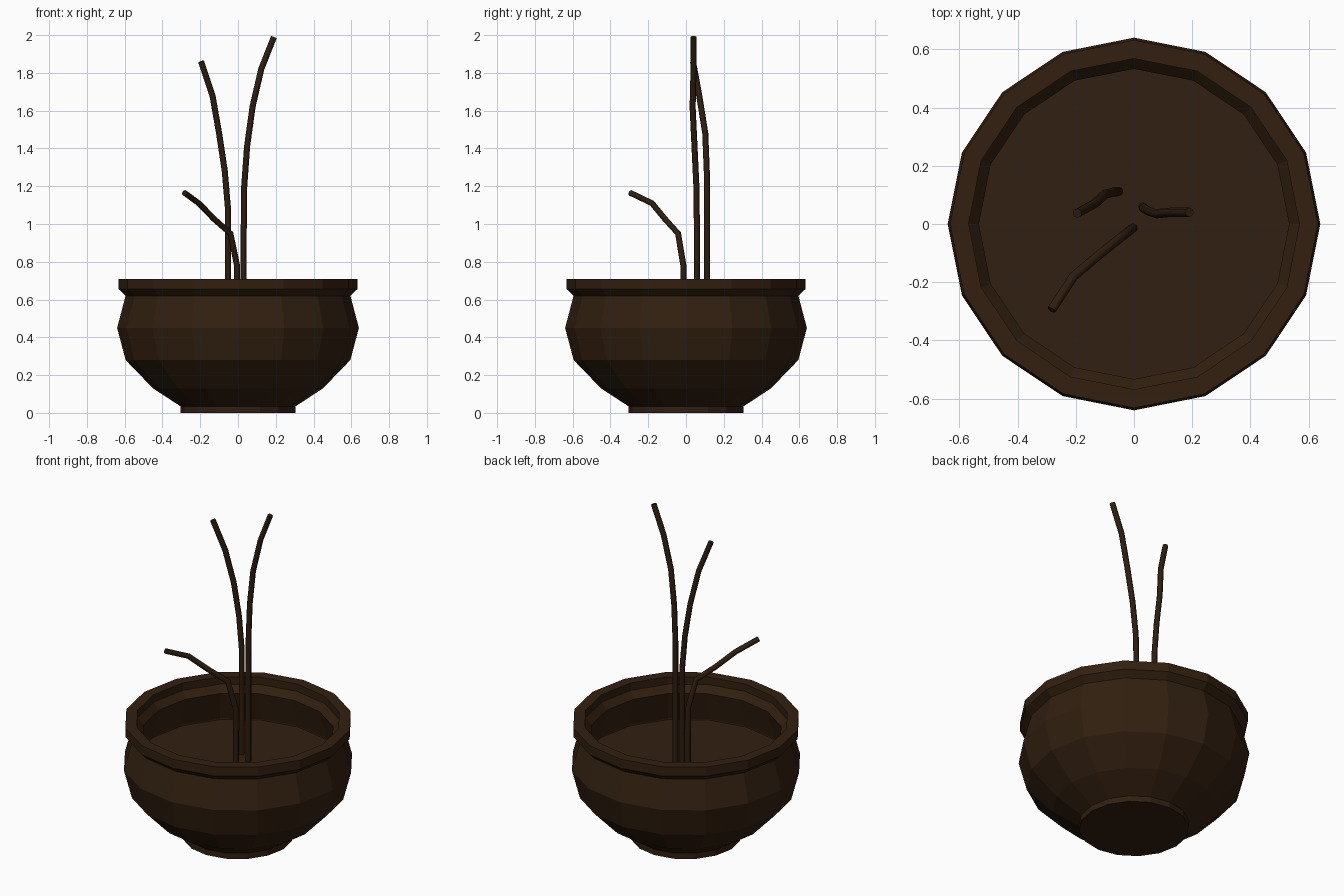
import bpy, bmesh, math

if "Cube" in bpy.data.objects:
    bpy.data.objects.remove(bpy.data.objects["Cube"])

SIDES = 16


def material(name, color):
    m = bpy.data.materials.new(name)
    m.diffuse_color = color
    m.use_nodes = True
    m.node_tree.nodes["Principled BSDF"].inputs["Base Color"].default_value = m.diffuse_color
    return m


clay = material("dark_clay", (0.032, 0.014, 0.005, 1))
soil_mat = material("soil", (0.032, 0.014, 0.006, 1))
bark = material("bark", (0.026, 0.012, 0.005, 1))


def lathe(name, profile, mat):
    """Revolve an (r, z) profile round z; r = 0 closes with a flat fan."""
    bm = bmesh.new()
    rings = []
    for r, z in profile:
        if r == 0:
            rings.append([bm.verts.new((0, 0, z))] * SIDES)
        else:
            rings.append([bm.verts.new((r * math.cos(2 * math.pi * i / SIDES),
                                        r * math.sin(2 * math.pi * i / SIDES), z))
                          for i in range(SIDES)])
    for a, b in zip(rings, rings[1:]):
        for i in range(SIDES):
            j = (i + 1) % SIDES
            bm.faces.new(list(dict.fromkeys((a[i], a[j], b[j], b[i]))))
    me = bpy.data.meshes.new(name)
    bm.to_mesh(me)
    bm.free()
    me.materials.append(mat)
    ob = bpy.data.objects.new(name, me)
    bpy.context.collection.objects.link(ob)
    return ob


def stem(name, points, radius=0.016):
    """Thin branch: a capped tube along a bent path."""
    cu = bpy.data.curves.new(name, 'CURVE')
    cu.dimensions = '3D'
    cu.bevel_depth = radius
    cu.bevel_resolution = 2
    cu.use_fill_caps = True
    sp = cu.splines.new('POLY')
    sp.points.add(len(points) - 1)
    for p, co in zip(sp.points, points):
        p.co = (*co, 1)
    cu.materials.append(bark)
    ob = bpy.data.objects.new(name, cu)
    bpy.context.collection.objects.link(ob)
    bpy.ops.object.select_all(action='DESELECT')
    ob.select_set(True)
    bpy.context.view_layer.objects.active = ob
    bpy.ops.object.convert(target='MESH')


# Bowl: foot, belly, neck, thick rim, then the inside wall down to the soil
lathe("pot", [(0, 0), (0.305, 0), (0.305, 0.035), (0.45, 0.13), (0.595, 0.28),
              (0.64, 0.45), (0.595, 0.62), (0.632, 0.655), (0.632, 0.71),
              (0.568, 0.71), (0.568, 0.665), (0.533, 0.625), (0.578, 0.45),
              (0.57, 0.42)], clay)

# Soil surface
lathe("soil", [(0.58, 0.445), (0, 0.445)], soil_mat)

# Three bare branches
stem("right_branch", [(0.03, 0.058, 0.43), (0.03, 0.058, 0.95), (0.033, 0.055, 1.2),
                      (0.048, 0.045, 1.41), (0.077, 0.035, 1.62),
                      (0.123, 0.04, 1.82), (0.19, 0.04, 1.99)])
stem("left_branch", [(-0.053, 0.112, 0.43), (-0.053, 0.112, 1.08), (-0.07, 0.11, 1.28),
                     (-0.10, 0.102, 1.48), (-0.135, 0.07, 1.68),
                     (-0.195, 0.037, 1.86)])
stem("short_branch", [(-0.003, -0.014, 0.43), (-0.005, -0.014, 0.78), (-0.04, -0.042, 0.95),
                      (-0.125, -0.11, 1.025), (-0.208, -0.18, 1.11),
                      (-0.283, -0.295, 1.165)])
